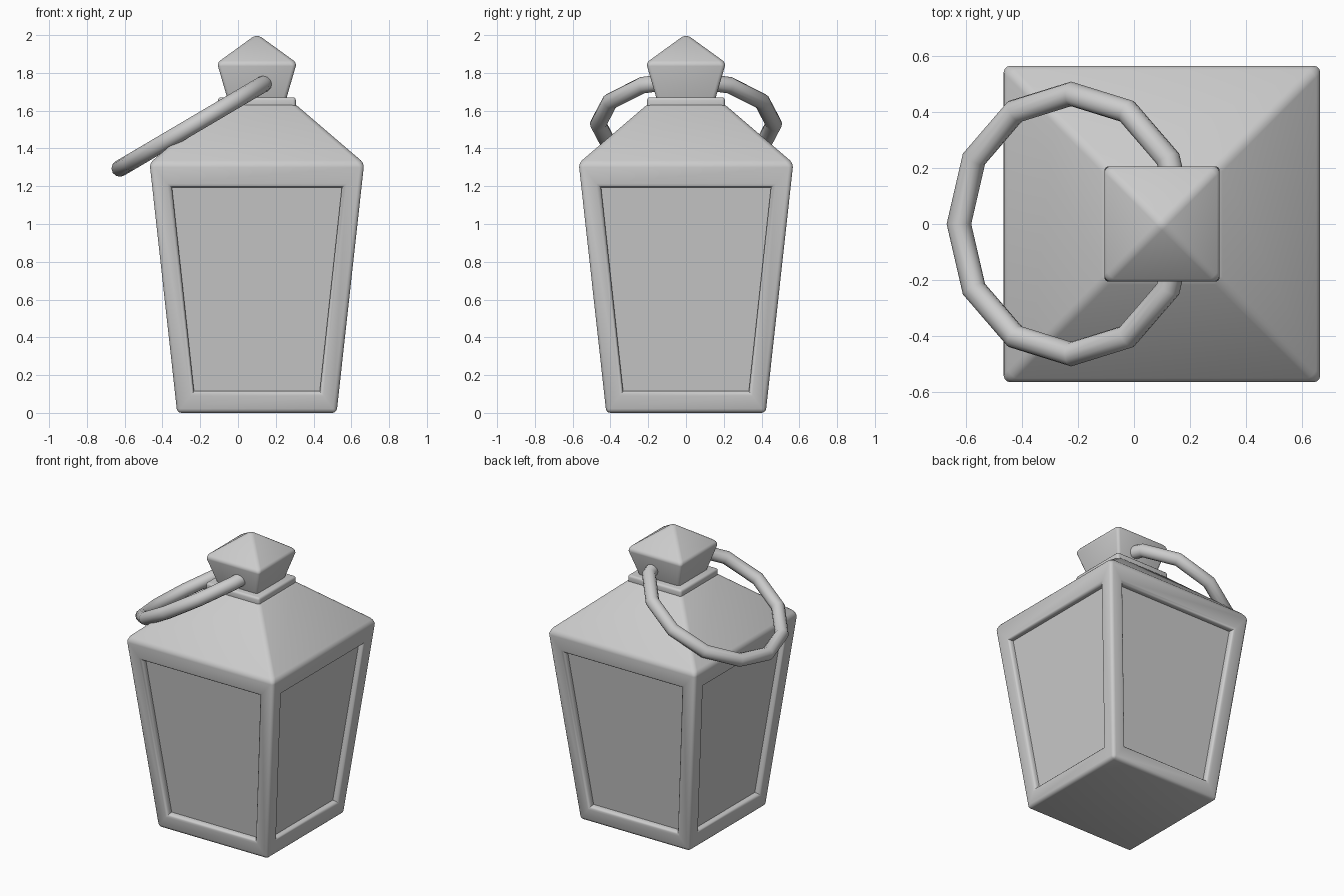
import bpy, bmesh, math

if "Cube" in bpy.data.objects:
    bpy.data.objects.remove(bpy.data.objects["Cube"])

CX = 0.10  # lantern axis


def finish(bm, name):
    bmesh.ops.recalc_face_normals(bm, faces=bm.faces)
    me = bpy.data.meshes.new(name)
    bm.to_mesh(me)
    bm.free()
    ob = bpy.data.objects.new(name, me)
    bpy.context.collection.objects.link(ob)
    bpy.ops.object.select_all(action='DESELECT')
    ob.select_set(True)
    bpy.context.view_layer.objects.active = ob
    bpy.ops.object.shade_smooth_by_angle(angle=math.radians(35))
    return ob


def square_loft(levels, apex=None):
    """Stack of square sections (half width, z), optionally closed to a point."""
    bm = bmesh.new()
    rings = [[bm.verts.new((CX + sx * h, sy * h, z))
              for sx, sy in ((-1, -1), (1, -1), (1, 1), (-1, 1))] for h, z in levels]
    bm.faces.new(rings[0][::-1])
    for a, b in zip(rings, rings[1:]):
        for i in range(4):
            j = (i + 1) % 4
            bm.faces.new((a[i], a[j], b[j], b[i]))
    if apex is None:
        bm.faces.new(rings[-1])
    else:
        tip = bm.verts.new((CX, 0, apex))
        for i in range(4):
            bm.faces.new((rings[-1][i], rings[-1][(i + 1) % 4], tip))
    bm.normal_update()
    return bm


def round_edges(bm, edges, width):
    bmesh.ops.bevel(bm, geom=edges, offset=width, segments=3, profile=0.5,
                    affect='EDGES', clamp_overlap=True)


# Tapered body and roof, with a recessed pane in each side
bm = square_loft([(0.422, 0.0), (0.568, 1.322), (0.20, 1.637)])
outer = list(bm.edges)
sides = [f for f in bm.faces if abs(f.normal.z) < 0.3]
bmesh.ops.inset_individual(bm, faces=sides, thickness=0.10)
lip = []
for f in sides:
    n = f.normal.copy()
    o = f.verts[0].co.copy()
    along_x = abs(n.y) > abs(n.x)
    for v in f.verts:
        top = v.co.z > 0.6
        half, z = (0.45, 1.192) if top else (0.333, 0.112)
        # slide the corner within the plane of the side
        if along_x:
            v.co.x = CX + math.copysign(half, v.co.x - CX)
            v.co.y = o.y - n.z * (z - o.z) / n.y
        else:
            v.co.y = math.copysign(half, v.co.y)
            v.co.x = o.x - n.z * (z - o.z) / n.x
        v.co.z = z
    lip += list(f.edges)
lip_pos = [(e.verts[0], e.verts[1]) for e in lip]
bmesh.ops.inset_individual(bm, faces=sides, thickness=0.0, depth=-0.04)
lip = [bm.edges.get(p) for p in lip_pos]
round_edges(bm, [e for e in outer + lip if e and e.is_valid], 0.022)
finish(bm, "lantern_body")

# Collar
bm = square_loft([(0.206, 1.61), (0.206, 1.671)])
round_edges(bm, list(bm.edges), 0.015)
finish(bm, "collar")

# Pointed cap
bm = square_loft([(0.152, 1.65), (0.211, 1.853)], apex=2.006)
round_edges(bm, [e for e in bm.edges if max(v.co.z for v in e.verts) > 1.7], 0.018)
finish(bm, "cap")

# Tilted twelve-sided carrying ring
bpy.ops.mesh.primitive_torus_add(major_segments=12, minor_segments=12,
                                 major_radius=0.465, minor_radius=0.044,
                                 location=(-0.225, 0, 1.53),
                                 rotation=(0, math.radians(-30.5), 0))
ring = bpy.context.object
ring.name = "carrying_ring"
bpy.ops.object.shade_smooth_by_angle(angle=math.radians(35))
